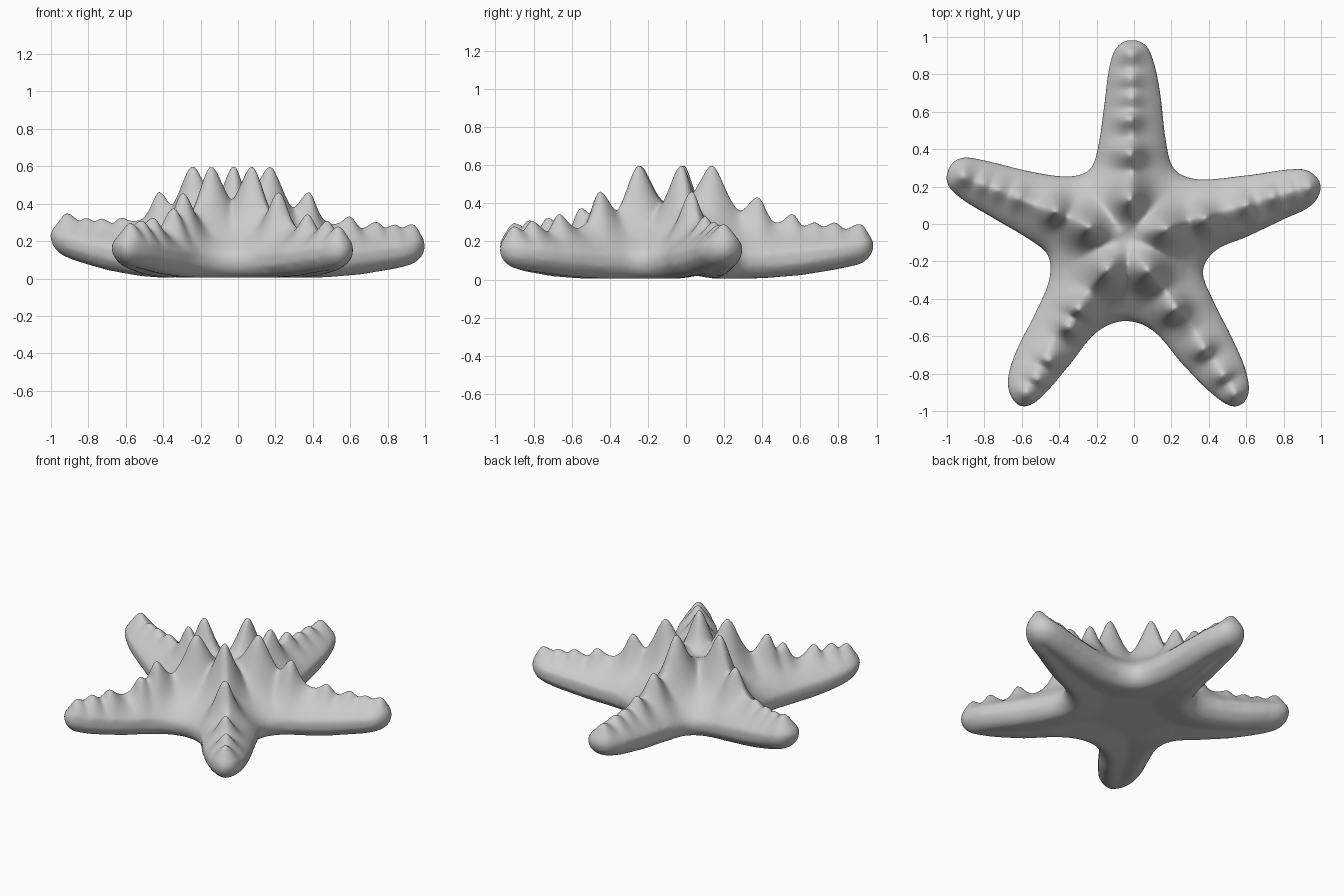
import bpy, bmesh, math
from mathutils import Vector, kdtree
from mathutils.geometry import interpolate_bezier

if "Cube" in bpy.data.objects:
    bpy.data.objects.remove(bpy.data.objects["Cube"])

CX, CY = -0.03, -0.09

# Outline seen from above, counter-clockwise from the right arm tip
OUTLINE = [(1, .19), (.97, .26), (.89, .295), (.6, .26), (.34, .24), (.22, .29), (.175, .42), (.14, .7),
           (.105, .87), (.06, .96), (-.02, .985), (-.09, .95), (-.13, .85), (-.16, .63), (-.195, .4),
           (-.24, .29), (-.35, .255), (-.55, .28), (-.8, .34), (-.92, .355), (-.985, .31), (-1, .22),
           (-.93, .14), (-.75, .03), (-.55, -.09), (-.46, -.17), (-.455, -.3), (-.53, -.48), (-.63, -.68),
           (-.675, -.83), (-.655, -.93), (-.59, -.978), (-.5, -.93), (-.35, -.76), (-.2, -.58), (-.05, -.52),
           (.1, -.57), (.26, -.75), (.42, -.91), (.54, -.978), (.61, -.92), (.6, -.79), (.52, -.6),
           (.42, -.4), (.37, -.25), (.44, -.14), (.6, -.07), (.8, .025), (.95, .1)]

# Arm tips: x, y, extra lift at the tip
TIPS = [(1, .2, .025), (-.01, .98, .03), (-.98, .28, .09), (-.6, -.95, .03), (.57, -.95, .01)]

# Spikes: x, y, tip height; five large ones first
BIG = [(.175, -.03, .59), (-.03, .14, .59), (-.25, -.02, .59), (-.14, -.245, .59), (.07, -.25, .59)]
SMALL = [(.385, .02, .45), (.6, .1, .325), (.74, .15, .295), (.84, .175, .28), (.94, .2, .28),
         (-.03, .38, .42), (-.03, .56, .335), (-.02, .68, .29), (-.02, .78, .29), (-.02, .92, .28),
         (-.42, .08, .45), (-.62, .15, .315), (-.73, .19, .31), (-.81, .215, .315), (-.92, .26, .34),
         (-.29, -.46, .45), (-.34, -.56, .365), (-.45, -.73, .315), (-.51, -.83, .30), (-.57, -.91, .285),
         (.21, -.46, .45), (.37, -.67, .335), (.475, -.81, .30), (.54, -.91, .27)]


def lerp_table(tab, x):
    for (a, p), (b, q) in zip(tab, tab[1:]):
        if x <= b:
            k = max(0, (x - a) / (b - a))
            return p + (q - p) * k
    return tab[-1][1]


def arm_place(x, y, r):
    """Tip lift and sideways distance from the nearest arm's spike line."""
    def along(t):
        ax, ay = t[0] - CX, t[1] - CY
        return (ax * (x - CX) + ay * (y - CY)) / math.hypot(ax, ay)
    best = max(TIPS, key=along)
    side = math.sqrt(max(0, r * r - along(best) ** 2))
    return best[2] * max(0, (r - .35) / .7) ** 1.4, side


TOP = [(0, .37), (.12, .385), (.25, .37), (.4, .315), (.6, .25), (.8, .225), (1.1, .215)]
RIDGE = [(0, 0), (.1, .01), (.22, .06), (.4, .05), (.6, .015), (1.1, .01)]
MID = [(0, .09), (.5, .10), (.8, .12), (1.1, .15)]
BOTTOM = [(0, .005), (.5, .003), (.7, .012), (.9, .035), (1.1, .07)]
WIDTH = [(0, .38), (.25, .33), (.5, .18), (.9, .12), (1.1, .11)]
BLEND = [(0, .3), (.35, .4), (.6, .6), (.9, .8)]

# Smooth closed outline
n = len(OUTLINE)
P = [Vector((x, y, 0)) for x, y in OUTLINE]
rim = []
for i in range(n):
    a, b, c, d = P[i - 1], P[i], P[(i + 1) % n], P[(i + 2) % n]
    s = (c - b).length / 3
    h1 = b + (c - a).normalized() * s
    h2 = c - (d - b).normalized() * s
    rim += interpolate_bezier(b, h1, h2, c, 15)[:-1]
kd = kdtree.KDTree(len(rim))
for i, p in enumerate(rim):
    kd.insert(p, i)
kd.balance()


def surface(x, y):
    """Bottom and top height at a point inside the outline, without spikes."""
    r = math.hypot(x - CX, y - CY)
    d = kd.find((x, y, 0))[2]
    up, side = arm_place(x, y, r)
    u = min(1, d / lerp_table(WIDTH, r))
    v = min(1, d / .09)
    mid = lerp_table(MID, r)
    b = lerp_table(BLEND, r)
    f = b * math.sqrt(1 - (1 - u) ** 2) + (1 - b) * u
    g = math.sqrt(1 - (1 - v) ** 2)
    low = mid - (mid - lerp_table(BOTTOM, r)) * g
    low += .025 * min(1, max(0, (d - .09) / .15))
    ridge = lerp_table(RIDGE, r) * math.exp(-(side / .075) ** 2) * u
    return low + up, mid + (lerp_table(TOP, r) - mid) * f + up + ridge


# Spike bumps: position, outward direction, height above body, inner and outer radius
bumps = []
for group, r_in, r_out in ((BIG, .078, .078), (SMALL, .062, .042)):
    for x, y, z in group:
        k = 1.15 if z > .4 else 1
        out = Vector((x - CX, y - CY)).normalized()
        bumps.append((x, y, out, z - surface(x, y)[1] + .012, r_in * k, r_out * k))


def spikes(x, y):
    """Extra height from the tallest nearby spike, steeper on its outer side."""
    best = 0
    for bx, by, out, h, r_in, r_out in bumps:
        dx, dy = x - bx, y - by
        if abs(dx) > .2 or abs(dy) > .2:
            continue
        a = dx * out.x + dy * out.y
        s = -dx * out.y + dy * out.x
        q = math.hypot(a / (r_out if a > 0 else r_in), s / r_in)
        best = max(best, h * math.exp(-q ** 1.8))
    return best


# Body: concentric rings, upper and lower skins sharing the rim
bm = bmesh.new()
RINGS = 80
rim_v = [bm.verts.new((p.x, p.y, sum(surface(p.x, p.y)) / 2)) for p in rim]
m = len(rim)
for side in (0, 1):
    prev = rim_v
    for k in range(RINGS - 1, 0, -1):
        t = k / RINGS * .6 + .4 * math.sin(k / RINGS * math.pi / 2)
        ring = []
        for p in rim:
            x, y = CX + (p.x - CX) * t, CY + (p.y - CY) * t
            z = surface(x, y)[side] + (spikes(x, y) if side else 0)
            ring.append(bm.verts.new((x, y, z)))
        for i in range(m):
            j = (i + 1) % m
            q = (prev[i], prev[j], ring[j], ring[i])
            bm.faces.new(q if side else q[::-1])
        prev = ring
    centre = bm.verts.new((CX, CY, surface(CX, CY)[side]))
    for i in range(m):
        q = (prev[i], prev[(i + 1) % m], centre)
        bm.faces.new(q if side else q[::-1])

me = bpy.data.meshes.new("starfish")
bm.to_mesh(me)
bm.free()
body = bpy.data.objects.new("starfish_body", me)
bpy.context.collection.objects.link(body)

# Even out the mesh and soften
rm = body.modifiers.new("even_out", 'REMESH')
rm.mode = 'VOXEL'
rm.voxel_size = .011
rm.use_smooth_shade = True
sm = body.modifiers.new("soften", 'SMOOTH')
sm.factor = .5
sm.iterations = 6
